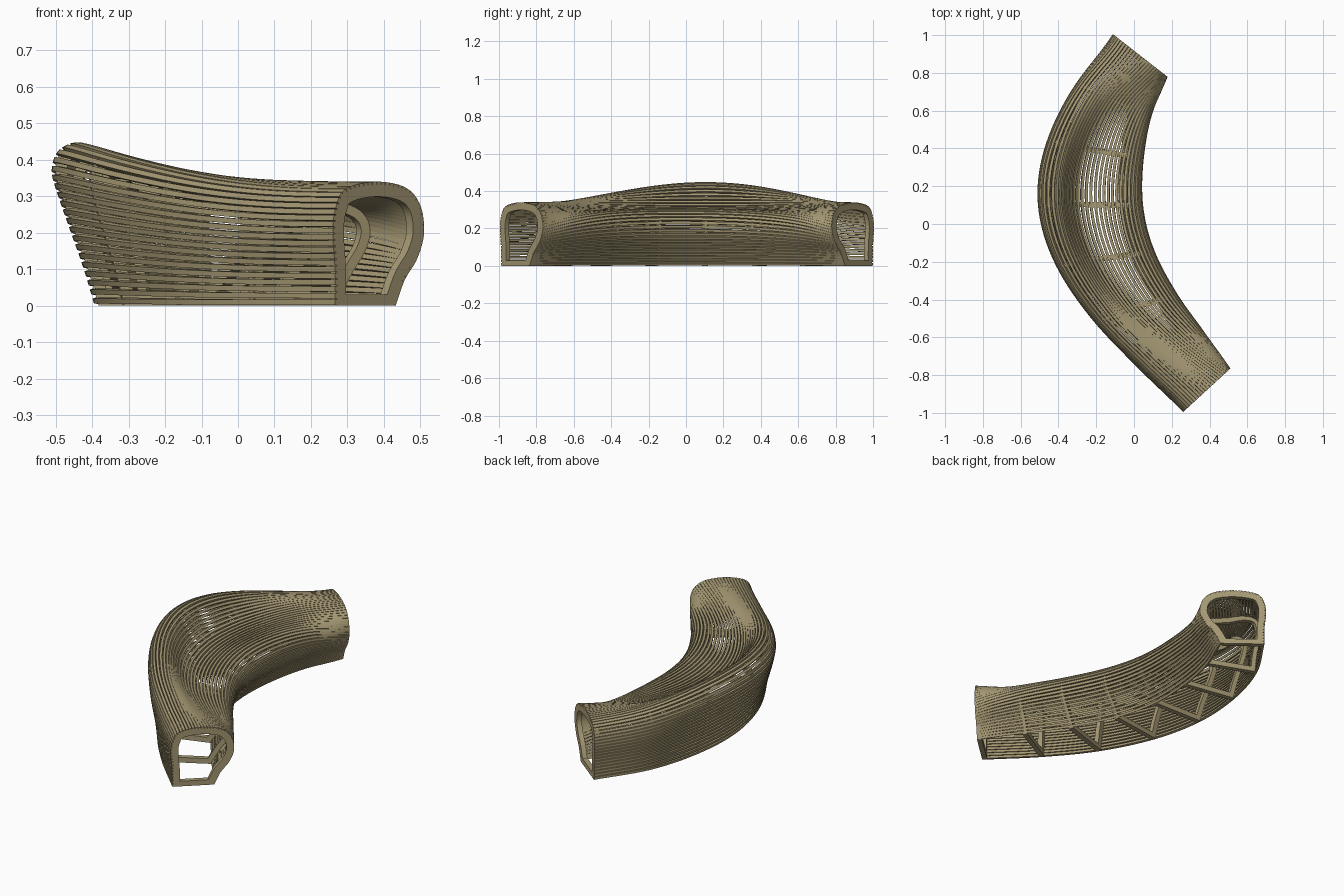
import bpy, math
from mathutils import Vector

if "Cube" in bpy.data.objects:
    bpy.data.objects.remove(bpy.data.objects["Cube"])

SLATS, STEPS, RIBS = 58, 56, 8
SLAT_W, SLAT_D, RIB_W, RIB_T = 0.0145, 0.015, 0.026, 0.028

# plan path of the outer bottom edge at each rib: x, y, rib angle in degrees
# (one phantom point at each end)
PATH = [(0.50, -1.235, 57), (0.266, -0.99, 42.6), (0.03, -0.752, 29), (-0.172, -0.5, 18),
        (-0.322, -0.205, 8), (-0.39, 0.105, -1), (-0.372, 0.42, -10), (-0.28, 0.725, -21),
        (-0.105, 1.0, -38), (0.07, 1.275, -55)]
# cross-sections (across, up) from outer foot over the top to inner foot
END = [(0, 0), (0, 0.1), (-0.008, 0.2), (0.003, 0.27), (0.04, 0.32), (0.15, 0.34),
       (0.26, 0.325), (0.317, 0.277), (0.332, 0.2), (0.307, 0.13), (0.26, 0.07), (0.226, 0)]
MID = [(0, 0), (-0.03, 0.1), (-0.065, 0.2), (-0.1, 0.3), (-0.118, 0.37), (-0.10, 0.425),
       (-0.05, 0.448), (0.0, 0.425), (0.045, 0.365), (0.085, 0.32), (0.14, 0.3), (0.21, 0.296),
       (0.29, 0.305), (0.36, 0.305), (0.41, 0.28), (0.435, 0.23), (0.42, 0.16), (0.37, 0.08), (0.32, 0)]

mat = bpy.data.materials.new("weathered_wood")
mat.diffuse_color = (0.376, 0.314, 0.171, 1)
mat.use_nodes = True
mat.node_tree.nodes["Principled BSDF"].inputs["Base Color"].default_value = mat.diffuse_color


def spline(pts, t):
    """Catmull-Rom point through pts[1..-2], t in 0..1."""
    n = len(pts) - 3
    i = max(0, min(int(t * n), n - 1))
    f = t * n - i
    a, b, c, d = (Vector(p) for p in pts[i:i + 4])
    return 0.5 * (2 * b + (c - a) * f + (2 * a - 5 * b + 4 * c - d) * f * f
                  + (3 * b - a - 3 * c + d) * f ** 3)


def resample(pts, count):
    """Arc-length samples of a smoothed profile, a little denser on the inner side."""
    first, last = Vector(pts[0]), Vector(pts[-1])
    ext = [2 * first - Vector(pts[1])] + pts + [2 * last - Vector(pts[-2])]
    dense = [spline(ext, k / 600) for k in range(601)]
    acc = [0]
    for p, q in zip(dense, dense[1:]):
        acc.append(acc[-1] + (q - p).length)
    out, j = [], 0
    for k in range(count + 1):
        t = k / count
        target = acc[-1] * t * (1 + 0.13 * (1 - t))
        while j < 599 and acc[j + 1] < target:
            j += 1
        f = (target - acc[j]) / max(acc[j + 1] - acc[j], 1e-9)
        out.append(dense[j].lerp(dense[j + 1], min(f, 1)))
    return out


M = SLATS * 2            # odd samples are slat centres
END_S, MID_S = resample(END, M), resample(MID, M)


def section(s):
    """Blended profile points and outward normals at path position s."""
    back = math.sin(math.pi * min(s, 1) ** 1.237) ** 2
    seat = 1 - abs(2 * s - 1) ** 2.5
    widen = 1 + 0.08 * s ** 4
    pts = []
    for i, (a, b) in enumerate(zip(END_S, MID_S)):
        f = min(max((i / M - 0.38) / 0.3, 0), 1)      # backrest swells later than seat
        f = f * f * (3 - 2 * f)
        p = a.lerp(b, back + (seat - back) * f)
        pts.append(Vector((p.x * widen, p.y)))
    nor = []
    for i in range(M + 1):
        t = (pts[min(i + 1, M)] - pts[max(i - 1, 0)]).normalized()
        nor.append(Vector((-t.y, t.x)))
    return pts, nor


def place(s, uv, along=0.0):
    x, y, ang = spline(PATH, s)
    c, d = math.cos(math.radians(ang)), math.sin(math.radians(ang))
    return (x + c * uv.x - d * along, y + d * uv.x + c * along, max(uv.y, 0))


def make(name, verts, faces):
    me = bpy.data.meshes.new(name)
    me.from_pydata(verts, [], faces)
    me.materials.append(mat)
    ob = bpy.data.objects.new(name, me)
    bpy.context.collection.objects.link(ob)
    bpy.context.view_layer.objects.active = ob
    ob.select_set(True)


# long slats running the full length
sections = [(k / STEPS, *section(k / STEPS)) for k in range(STEPS + 1)]
for i in range(SLATS):
    verts, faces = [], []
    for s, pts, nor in sections:
        c, n = pts[2 * i + 1], nor[2 * i + 1]
        side = Vector((n.y, -n.x)) * SLAT_W / 2
        for q in (c - side, c + side, c + side - n * SLAT_D, c - side - n * SLAT_D):
            verts.append(place(s, q))
    for k in range(STEPS):
        a = 4 * k
        for j in range(4):
            faces.append((a + j, a + 4 + j, a + 4 + (j + 1) % 4, a + (j + 1) % 4))
    faces += [(0, 1, 2, 3), (4 * STEPS + 3, 4 * STEPS + 2, 4 * STEPS + 1, 4 * STEPS)]
    make("slat_%02d" % (i + 1), verts, faces)

# closed rib frames, slats notched into their outer edge
for r in range(RIBS):
    s = r / (RIBS - 1)
    shift = RIB_T / 2 if r == 0 else -RIB_T / 2 if r == RIBS - 1 else 0
    pts, nor = section(s)
    outer = [p - n * 0.008 for p, n in zip(pts, nor)]
    inner = [p - n * (SLAT_D + RIB_W) for p, n in zip(pts, nor)]
    outer[0].y = outer[-1].y = 0
    for q in inner:
        q.y = max(q.y, 0.03)
    n = M + 1
    verts = []
    for along in (shift - RIB_T / 2, shift + RIB_T / 2):
        for ring in (outer, inner):
            verts += [place(s, q, along) for q in ring]
    faces = []
    for j in range(n):
        k = (j + 1) % n
        faces += [(j, k, n + k, n + j), (2 * n + j, 3 * n + j, 3 * n + k, 2 * n + k),
                  (j, 2 * n + j, 2 * n + k, k), (n + j, n + k, 3 * n + k, 3 * n + j)]
    make("rib_%d" % (r + 1), verts, faces)

bpy.ops.object.shade_smooth_by_angle(angle=math.radians(30))
